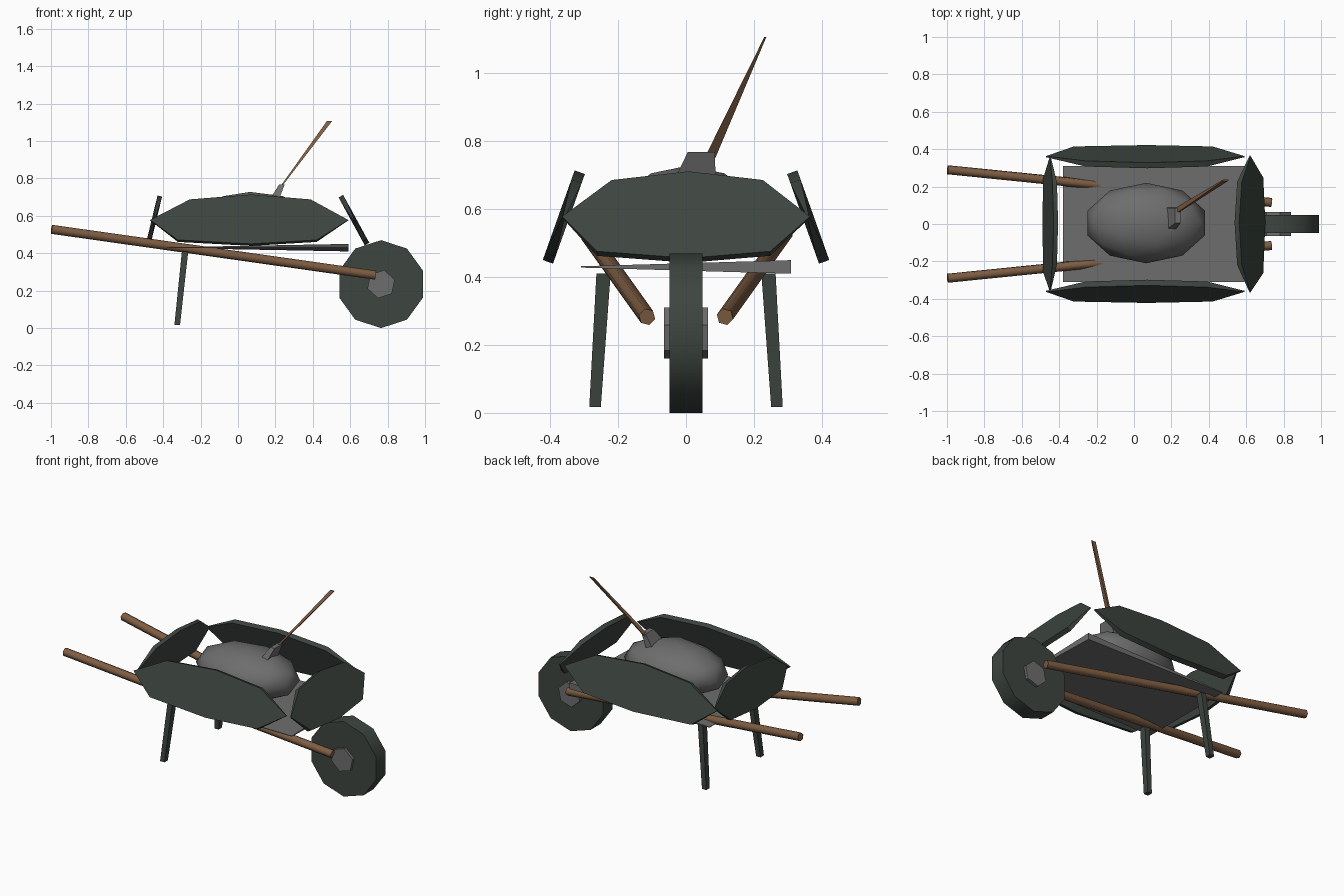
import bpy
import bmesh
from math import cos, sin, pi
from mathutils import Vector

if "Cube" in bpy.data.objects:
    bpy.data.objects.remove(bpy.data.objects["Cube"])


def material(name, rgb):
    m = bpy.data.materials.new(name)
    m.use_nodes = True
    m.diffuse_color = (*rgb, 1)
    bsdf = m.node_tree.nodes["Principled BSDF"]
    bsdf.inputs["Base Color"].default_value = (*rgb, 1)
    bsdf.inputs["Roughness"].default_value = 0.9
    return m


GREEN = material("dark_green_paint", (0.047, 0.06, 0.051))
GREY = material("grey_metal", (0.155, 0.155, 0.155))
WOOD = material("brown_wood", (0.21, 0.11, 0.056))


def finish(name, bm, mat, angle=0.7):
    bmesh.ops.recalc_face_normals(bm, faces=bm.faces)
    mesh = bpy.data.meshes.new(name)
    bm.to_mesh(mesh)
    bm.free()
    mesh.materials.append(mat)
    obj = bpy.data.objects.new(name, mesh)
    bpy.context.collection.objects.link(obj)
    bpy.ops.object.select_all(action='DESELECT')
    obj.select_set(True)
    bpy.context.view_layer.objects.active = obj
    bpy.ops.object.shade_smooth_by_angle(angle=angle)
    return obj


def loft(name, ring_a, ring_b, mat, angle=0.7):
    """Closed solid between two rings with the same number of points."""
    bm = bmesh.new()
    a = [bm.verts.new(p) for p in ring_a]
    b = [bm.verts.new(p) for p in ring_b]
    bm.faces.new(a)
    bm.faces.new(b[::-1])
    for i in range(len(a)):
        j = (i + 1) % len(a)
        bm.faces.new((a[i], a[j], b[j], b[i]))
    return finish(name, bm, mat, angle)


def ring(center, u, v, n, start=0.0):
    c, u, v = Vector(center), Vector(u), Vector(v)
    angles = [start + 2 * pi * i / n for i in range(n)]
    return [c + u * cos(t) + v * sin(t) for t in angles]


def rod(name, p0, p1, r, n, mat):
    d = (Vector(p1) - Vector(p0)).normalized()
    u = d.orthogonal().normalized() * r
    v = d.cross(u)
    return loft(name, ring(p0, u, v, n), ring(p1, u, v, n), mat, 1.1)


def board(name, p0, size0, p1, size1, mat):
    """Four-sided bar with a level rectangle (x, y) at each end."""
    def rect(p, s):
        k = 0.5 ** 0.5
        return ring(p, (s[0] * k, 0, 0), (0, s[1] * k, 0), 4, pi / 4)
    return loft(name, rect(p0, size0), rect(p1, size1), mat)


# Leaning sides: eight-sided plates with thin pointed ends
OUTLINE = [(-1, 0), (-0.6, 0.8), (0.02, 1), (0.62, 0.8),
           (1, 0), (0.68, -0.84), (0.02, -1), (-0.72, -0.84)]


def panel(name, center, along, up, thick):
    c, along, up = Vector(center), Vector(along), Vector(up)
    normal = along.cross(up).normalized()

    def side(sign):
        return [c + along * s + up * t + normal * sign * thick * (0.5 if t else 0.1)
                for s, t in OUTLINE]
    return loft(name, side(1), side(-1), GREEN, 0.6)


for label, s in (("back", 1), ("front", -1)):
    panel(label + "_side_panel", (0.06, s * 0.36, 0.577),
          (0.53, 0, 0), (0, -s * 0.047, 0.132), 0.032)
panel("wheel_end_panel", (0.62, 0, 0.577), (0, 0.365, 0), (-0.07, 0, 0.128), 0.028)
panel("handle_end_panel", (-0.448, 0, 0.582), (0, 0.36, 0), (0.03, 0, 0.124), 0.025)

# Tray floor, thickening toward one corner
tray_top = [(-0.38, -0.31, 0.432), (0.59, -0.31, 0.432),
            (0.59, 0.31, 0.45), (-0.38, 0.31, 0.432)]
tray_low = [(-0.38, -0.31, 0.428), (0.59, -0.31, 0.428),
            (0.59, 0.31, 0.41), (-0.38, 0.31, 0.428)]
loft("tray_floor", tray_top, tray_low, GREY)

# Heaped load
bm = bmesh.new()
bmesh.ops.create_icosphere(bm, subdivisions=2, radius=1)
for v in bm.verts:
    x, y, z = v.co
    v.co = (0.065 + 0.33 * x, 0.005 + 0.215 * y, 0.58 + 0.148 * max(z, -0.9))
finish("load_heap", bm, GREY)

# Carrying shafts and legs on both sides
for label, s in (("back", 1), ("front", -1)):
    rod(label + "_shaft", (-0.997, s * 0.29, 0.528), (0.735, s * 0.115, 0.283),
        0.025, 6, WOOD)
    board(label + "_leg", (-0.283, s * 0.243, 0.41), (0.034, 0.042),
          (-0.325, s * 0.268, 0.017), (0.03, 0.034), GREEN)

# Wheel and hub
for name, r, half, n, mat in (("wheel", 0.235, 0.048, 10, GREEN),
                              ("wheel_hub", 0.077, 0.065, 6, GREY)):
    rings = [ring((0.765, y, 0.235), (r, 0, 0), (0, 0, r), n, pi / 10)
             for y in (-half, half)]
    loft(name, *rings, mat)

# Spade standing in the load: socket and twisted shaft
board("spade_socket", (0.19, 0.025, 0.68), (0.05, 0.125),
      (0.235, 0.045, 0.768), (0.03, 0.08), GREY)
board("spade_shaft", (0.225, 0.07, 0.75), (0.008, 0.032),
      (0.49, 0.234, 1.108), (0.028, 0.006), WOOD)
